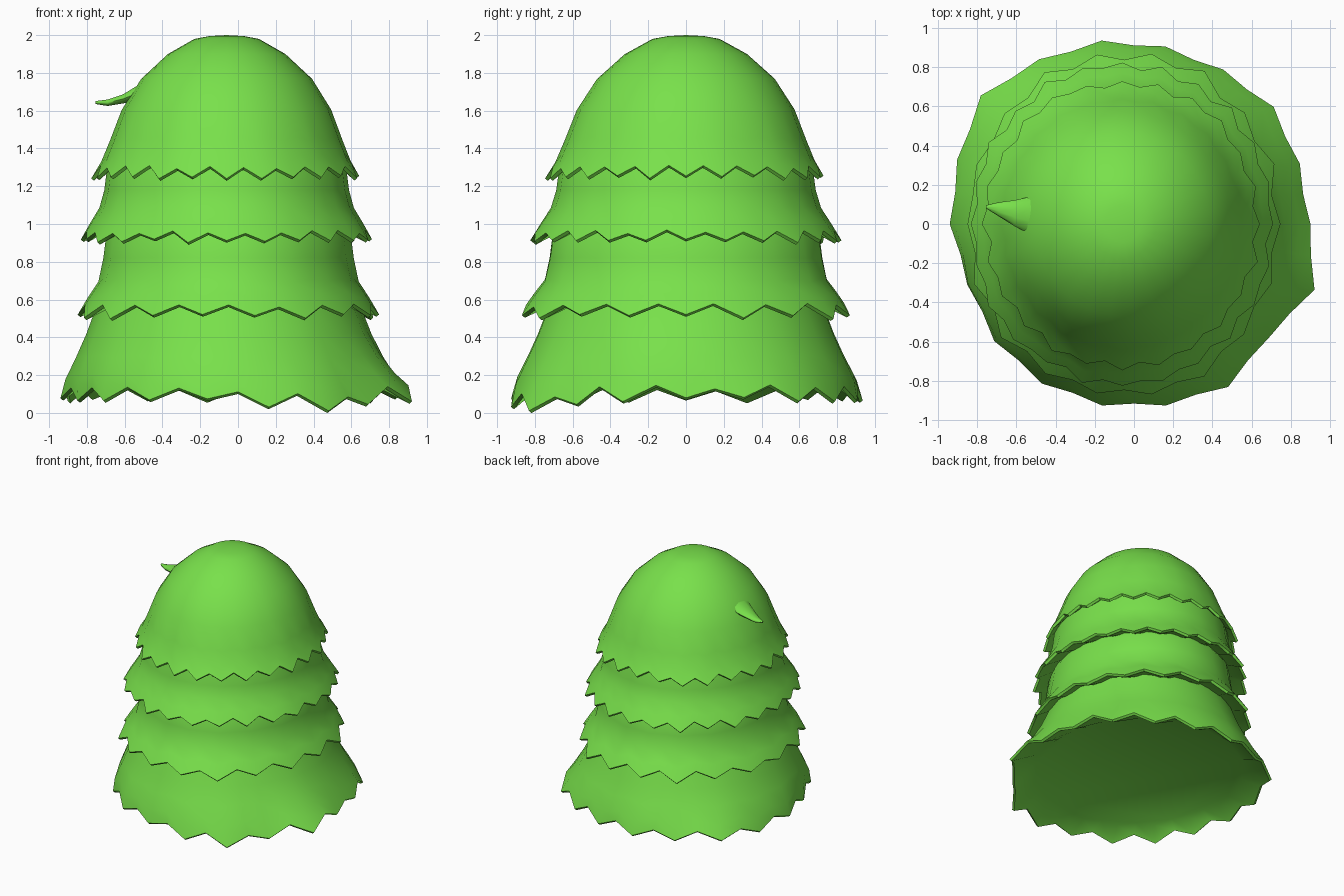
import bpy, bmesh, math, random
from mathutils import Vector

if "Cube" in bpy.data.objects:
    bpy.data.objects.remove(bpy.data.objects["Cube"])

random.seed(4)
green = bpy.data.materials.new("leaf_green")
green.diffuse_color = (0.19, 0.75, 0.07, 1)
green.use_nodes = True
green.node_tree.nodes["Principled BSDF"].inputs["Base Color"].default_value = green.diffuse_color


def finish(name, bm, angle=50):
    bmesh.ops.recalc_face_normals(bm, faces=bm.faces)
    me = bpy.data.meshes.new(name)
    bm.to_mesh(me)
    bm.free()
    me.materials.append(green)
    ob = bpy.data.objects.new(name, me)
    bpy.context.collection.objects.link(ob)
    bpy.ops.object.select_all(action='DESELECT')
    ob.select_set(True)
    bpy.context.view_layer.objects.active = ob
    bpy.ops.object.shade_smooth_by_angle(angle=math.radians(angle))
    return ob


def skin(bm, rings):
    for a, b in zip(rings, rings[1:]):
        n = len(a)
        for i in range(n):
            j = (i + 1) % n
            bm.faces.new((a[i], a[j], b[j], b[i]))


def sample(table, t):
    k = int(t) % len(table)
    f = t - int(t)
    return table[k] * (1 - f) + table[(k + 1) % len(table)] * f


# one skirt tier: profile rows (radius, z) down to a zigzag hem, then an underside
def tier(name, profile, teeth, cx, ys, drop, flare, inner, hem=None, dip=0, pole=None):
    bm = bmesh.new()
    n = teeth * 2
    jit = [random.uniform(-1, 1) for _ in range(n)]
    last = len(profile) - 1
    rows = [(r, z, (k / last) ** 3) for k, (r, z) in enumerate(profile)]
    rr, rz = profile[-1]
    rows += [(rr - 0.015, rz - 0.012, 1), (inner, rz + 0.06, 0.25)]
    rings = []
    for k, (r, z, w) in enumerate(rows):
        ring = []
        for i in range(n):
            a = 2 * math.pi * i / n
            s = 1 if i % 2 == 0 else -1
            rad = r + w * (flare * s + 0.012 * jit[i]) + 0.004 * s * min(1, r)
            p = Vector((cx + rad * math.cos(a), rad * ys * math.sin(a), 0))
            if hem:
                q = sample(hem, i * len(hem) / n) + flare * (s - 1) + (r - rr if k > last else 0)
                p = p.lerp(Vector((q * math.cos(a), q * math.sin(a), 0)), w)
            low = dip * max(0, math.cos(a - math.radians(-62))) ** 10
            p.z = z - w * (drop * s + 0.4 * drop * jit[i] + low)
            ring.append(bm.verts.new(p))
        rings.append(ring)
    skin(bm, rings)
    if pole:
        v = bm.verts.new((cx, 0, pole))
        for i in range(n):
            bm.faces.new((rings[0][i], v, rings[0][(i + 1) % n]))
    else:
        bm.faces.new(rings[0])
    bm.faces.new(rings[-1])
    return finish(name, bm)


tier("dome_tier",
     [(.09, 1.995), (.17, 1.98), (.31, 1.90), (.45, 1.77), (.55, 1.61), (.61, 1.45),
      (.65, 1.35), (.695, 1.275)], 24, -.06, 1.04, .026, .01, .60, pole=2.0)
tier("upper_tier",
     [(.58, 1.42), (.63, 1.30), (.645, 1.18), (.67, 1.09), (.72, 1.01), (.765, .935)],
     24, -.06, 1.06, .024, .012, .60)
tier("middle_tier",
     [(.58, 1.06), (.645, .94), (.66, .82), (.685, .70), (.74, .62), (.79, .54)],
     18, -.05, 1.10, .03, .015, .62)
# irregular hem radii every 20 degrees
hem = [.90, .90, .93, .91, .92, .95, .97, 1.02, .96, .94, .905, .93, .94, .94, .94, .96, .90, .98]
tier("bottom_tier",
     [(.64, .70), (.70, .55), (.74, .42), (.78, .30), (.83, .19), (.90, .105)],
     18, -.05, 1.05, .032, .012, .76, hem=hem, dip=.05)

# small leaf sprouting from the left of the dome
bm = bmesh.new()
rings = []
for x, y, z, w, h in [(-.46, .04, 1.715, .12, .06), (-.54, .045, 1.69, .092, .04),
                      (-.61, .055, 1.662, .066, .025), (-.69, .075, 1.642, .036, .018),
                      (-.755, .088, 1.643, .008, .008)]:
    rings.append([bm.verts.new((x, y + w * math.cos(t), z + h * math.sin(t)))
                  for t in [2 * math.pi * i / 10 for i in range(10)]])
skin(bm, rings)
bm.faces.new(rings[0])
bm.faces.new(rings[-1])
finish("side_leaf", bm, 60)
